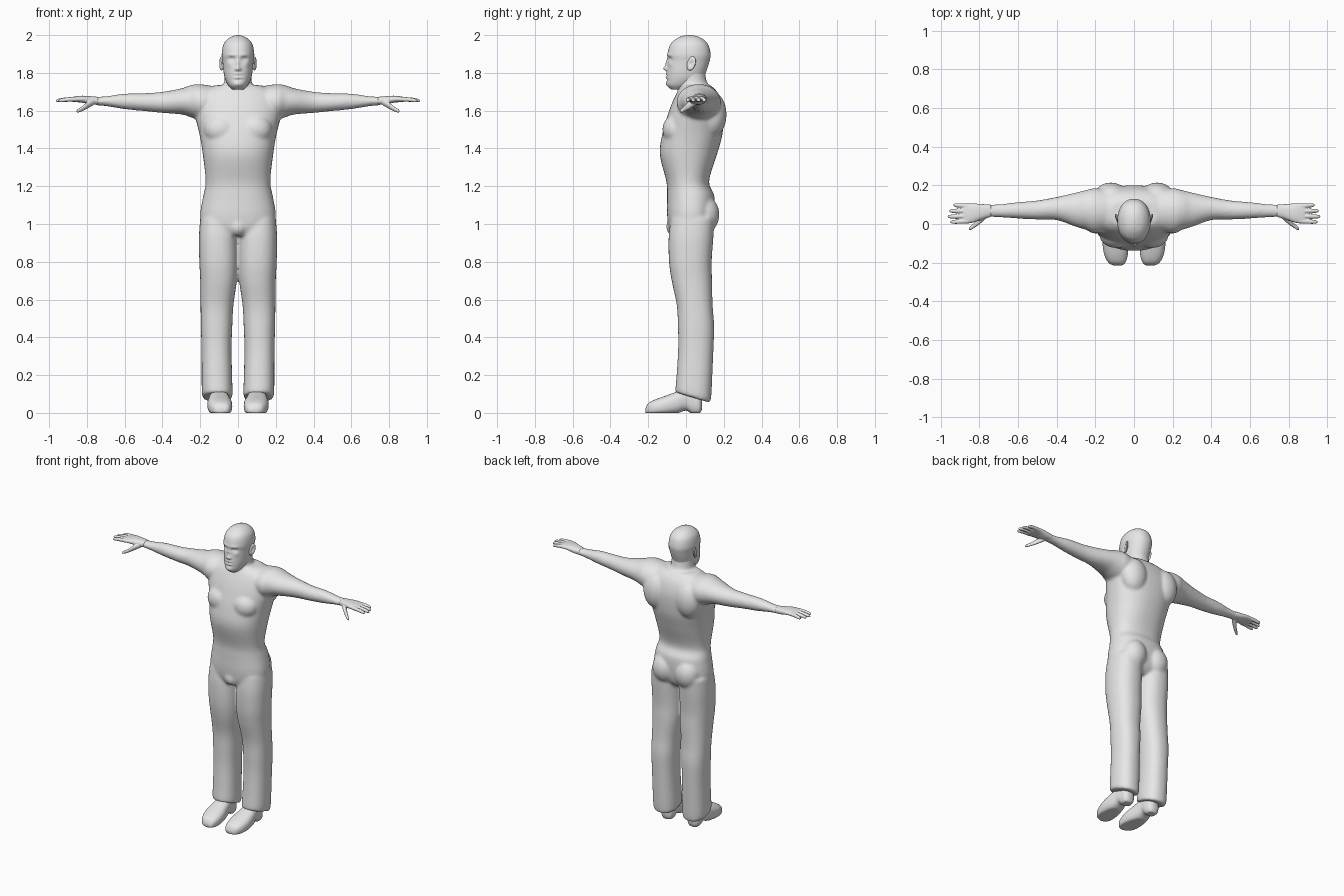
import bpy, bmesh, math
from mathutils import Vector

grey = bpy.data.materials.new("plain grey")
grey.diffuse_color = (0.8, 0.8, 0.8, 1)


def spline(p0, p1, p2, p3, t):
    return tuple(0.5 * (2 * b + (c - a) * t + (2 * a - 5 * b + 4 * c - d) * t * t
                        + (3 * b - a - 3 * c + d) * t ** 3)
                 for a, b, c, d in zip(p0, p1, p2, p3))


def loft(bm, axis, rows, segs=32, steps=5, power=2.0):
    """Skin rounded sections; each row is station, u min, u max, v min, v max."""
    order = {"x": (2, 0, 1), "y": (0, 2, 1), "z": (0, 1, 2)}[axis]
    stations = []
    for i in range(len(rows) - 1):
        quad = [rows[max(0, min(len(rows) - 1, i + k))] for k in (-1, 0, 1, 2)]
        stations += [spline(*quad, s / steps) for s in range(steps)]
    stations.append(rows[-1])
    rings = []
    for t, u0, u1, v0, v1 in stations:
        ring = []
        for k in range(segs):
            a = 2 * math.pi * k / segs
            c, s = math.cos(a), math.sin(a)
            c = math.copysign(abs(c) ** (2 / power), c)
            s = math.copysign(abs(s) ** (2 / power), s)
            uvt = ((u0 + u1) / 2 + (u1 - u0) / 2 * c, (v0 + v1) / 2 + (v1 - v0) / 2 * s, t)
            ring.append(bm.verts.new([uvt[j] for j in order]))
        rings.append(ring)
    for r, q in zip(rings, rings[1:]):
        for k in range(segs):
            n = (k + 1) % segs
            bm.faces.new((r[k], r[n], q[n], q[k]))
    bm.faces.new(rings[0][::-1])
    bm.faces.new(rings[-1])
    return [v for ring in rings for v in ring]


def ball(bm, centre, size):
    made = bmesh.ops.create_uvsphere(bm, u_segments=24, v_segments=16, radius=1)["verts"]
    for v in made:
        v.co = Vector(centre) + Vector([a * b for a, b in zip(v.co, size)])
    return made


def mirror(bm):
    copy = bmesh.ops.duplicate(bm, geom=bm.verts[:] + bm.edges[:] + bm.faces[:])["geom"]
    for v in copy:
        if isinstance(v, bmesh.types.BMVert):
            v.co.x *= -1


def finish(bm, name, voxel=0, smooth=0):
    bmesh.ops.recalc_face_normals(bm, faces=bm.faces[:])
    for f in bm.faces:
        f.smooth = True
    mesh = bpy.data.meshes.new(name)
    bm.to_mesh(mesh)
    bm.free()
    mesh.materials.append(grey)
    ob = bpy.data.objects.new(name, mesh)
    bpy.context.collection.objects.link(ob)
    if voxel:
        m = ob.modifiers.new("fuse", "REMESH")
        m.mode, m.voxel_size, m.use_smooth_shade = "VOXEL", voxel, True
    if smooth:
        m = ob.modifiers.new("soften", "SMOOTH")
        m.factor, m.iterations = 0.5, smooth


# Body: arms, trouser legs, shoulder blades and buttocks, mirrored
bm = bmesh.new()
loft(bm, "x", [(.10, -.03, .17, 1.55, 1.725), (.2, -.05, .185, 1.55, 1.74),
               (.25, -.03, .175, 1.565, 1.735), (.3, -.015, .163, 1.58, 1.718),
               (.4, .02, .14, 1.588, 1.70), (.5, .023, .122, 1.598, 1.692),
               (.6, .028, .113, 1.608, 1.69), (.7, .035, .102, 1.624, 1.676),
               (.765, .035, .1, 1.63, 1.673)])
leg = loft(bm, "z", [(.08, .03, .185, -.056, .125), (.12, .029, .192, -.055, .135),
                     (.33, .034, .193, -.042, .145), (.46, .03, .197, -.043, .149),
                     (.57, .024, .198, -.049, .141), (.7, .006, .2, -.076, .138),
                     (.8, .002, .205, -.09, .136), (.93, .004, .207, -.092, .145),
                     (1.03, .01, .2, -.08, .15)], power=2.3)
for v in leg:  # cuffs hang lower at the heel
    v.co.z -= .3 * (v.co.y - .04) * max(0, min(1, (.2 - v.co.z) / .12))
ball(bm, (.085, .095, 1.05), (.085, .082, .1))
ball(bm, (.12, .14, 1.58), (.09, .075, .12))
ball(bm, (.09, -.055, 1.5), (.09, .07, .08))
mirror(bm)
# Torso, neck and groin
loft(bm, "z", [(.94, -.13, .13, -.075, .10), (.98, -.185, .185, -.092, .135),
               (1.05, -.2, .2, -.1, .15), (1.15, -.184, .184, -.1, .15),
               (1.225, -.171, .171, -.104, .122), (1.365, -.186, .186, -.138, .163),
               (1.47, -.203, .203, -.127, .192), (1.58, -.228, .228, -.096, .20),
               (1.65, -.225, .225, -.07, .188), (1.70, -.2, .2, -.045, .165),
               (1.735, -.12, .12, -.02, .13)], segs=48, power=2.3)
loft(bm, "z", [(1.64, -.12, .12, -.05, .17), (1.70, -.09, .09, -.045, .15),
               (1.75, -.073, .073, -.043, .112), (1.84, -.07, .07, -.04, .095)])
ball(bm, (0, -.06, .985), (.05, .045, .05))
finish(bm, "body", .009, 7)

# Head: skull skinned upward, then the face pushed in and out
bm = bmesh.new()
skull = loft(bm, "z", [(1.713, -.03, .03, -.08, .0), (1.735, -.052, .052, -.1, .045),
                       (1.77, -.069, .069, -.103, .09), (1.81, -.077, .077, -.101, .108),
                       (1.86, -.082, .082, -.097, .124), (1.90, -.086, .086, -.098, .13),
                       (1.95, -.077, .077, -.083, .117), (1.98, -.054, .054, -.052, .088),
                       (1.995, -.026, .026, -.02, .055), (2.0, -.004, .004, .01, .026)],
             segs=112, steps=8, power=2.15)
# x, z, x spread, z spread, outward push
FACE = [(0, 1.823, .011, .012, .019), (0, 1.85, .008, .02, .01),       # nose
        (.013, 1.819, .007, .007, .007),                              # nostril
        (.034, 1.874, .016, .010, -.013), (.034, 1.873, .009, .005, .006),  # eye
        (.032, 1.896, .024, .008, .004),                              # brow
        (0, 1.795, .022, .005, .005), (0, 1.786, .024, .0025, -.004),  # upper lip
        (0, 1.776, .019, .005, .005), (0, 1.762, .025, .005, -.004),   # lower lip
        (0, 1.74, .022, .012, .005), (.048, 1.845, .014, .014, .004)]  # chin, cheek
for v in skull:
    if v.co.y < 0:
        x, z = abs(v.co.x), v.co.z
        fade = min(1, -v.co.y / .04)
        v.co.y -= fade * sum(p * math.exp(-((x - cx) / sx) ** 2 - ((z - cz) / sz) ** 2)
                             for cx, cz, sx, sz, p in FACE)
finish(bm, "head")

# Ears: tilted flat shells with a hollow
bm = bmesh.new()
for v in ball(bm, (0, 0, 0), (.011, .023, .037)):
    x, y, z = v.co
    if x > 0:
        x -= .012 * math.exp(-(y / .011) ** 2 - (z / .018) ** 2)
    v.co = (.087 + x + .35 * y, .028 + y + .2 * z, 1.85 + z)
mirror(bm)
finish(bm, "ears")

# Hands: palm, four fingers and a thumb
bm = bmesh.new()
loft(bm, "x", [(.74, .037, .1, 1.631, 1.673), (.785, .024, .103, 1.634, 1.677),
               (.83, .008, .106, 1.643, 1.679), (.87, .003, .105, 1.646, 1.674),
               (.885, .01, .1, 1.65, 1.67)], power=2.4)
for y0, y1, tip in ((.093, .098, .935), (.067, .068, .957), (.041, .038, .965), (.015, .010, .95)):
    rows = []
    for f, r, drop in ((0, .012, 0), (.5, .0115, .002), (.88, .0095, .007), (1, .004, .009)):
        x, y, z = .855 + (tip - .855) * f, y0 + (y1 - y0) * f, 1.661 - drop
        rows.append((x, y - r, y + r, z - r, z + r))
    loft(bm, "x", rows, segs=16)
rows = []
for x, y, z, r in ((.765, .045, 1.645, .016), (.795, .02, 1.63, .018), (.825, -.006, 1.61, .013),
                   (.848, -.022, 1.599, .010), (.856, -.027, 1.596, .004)):
    rows.append((x, y - r, y + r, z - r, z + r))
loft(bm, "x", rows, segs=16)
mirror(bm)
finish(bm, "hands", .0035, 3)

# Shoes: rounded toe, raised arch, flat soles
bm = bmesh.new()
shoe = loft(bm, "y", [(-.214, .062, .108, .0, .025), (-.2, .045, .132, -.01, .05),
                      (-.165, .033, .152, -.015, .07), (-.11, .031, .162, -.012, .09),
                      (-.05, .042, .158, -.004, .112), (.0, .052, .148, .012, .13),
                      (.035, .052, .144, -.008, .13), (.07, .06, .138, -.005, .10),
                      (.085, .08, .118, .02, .075)], power=2.5)
for v in shoe:
    v.co.z = max(v.co.z, 0)
mirror(bm)
finish(bm, "shoes")
